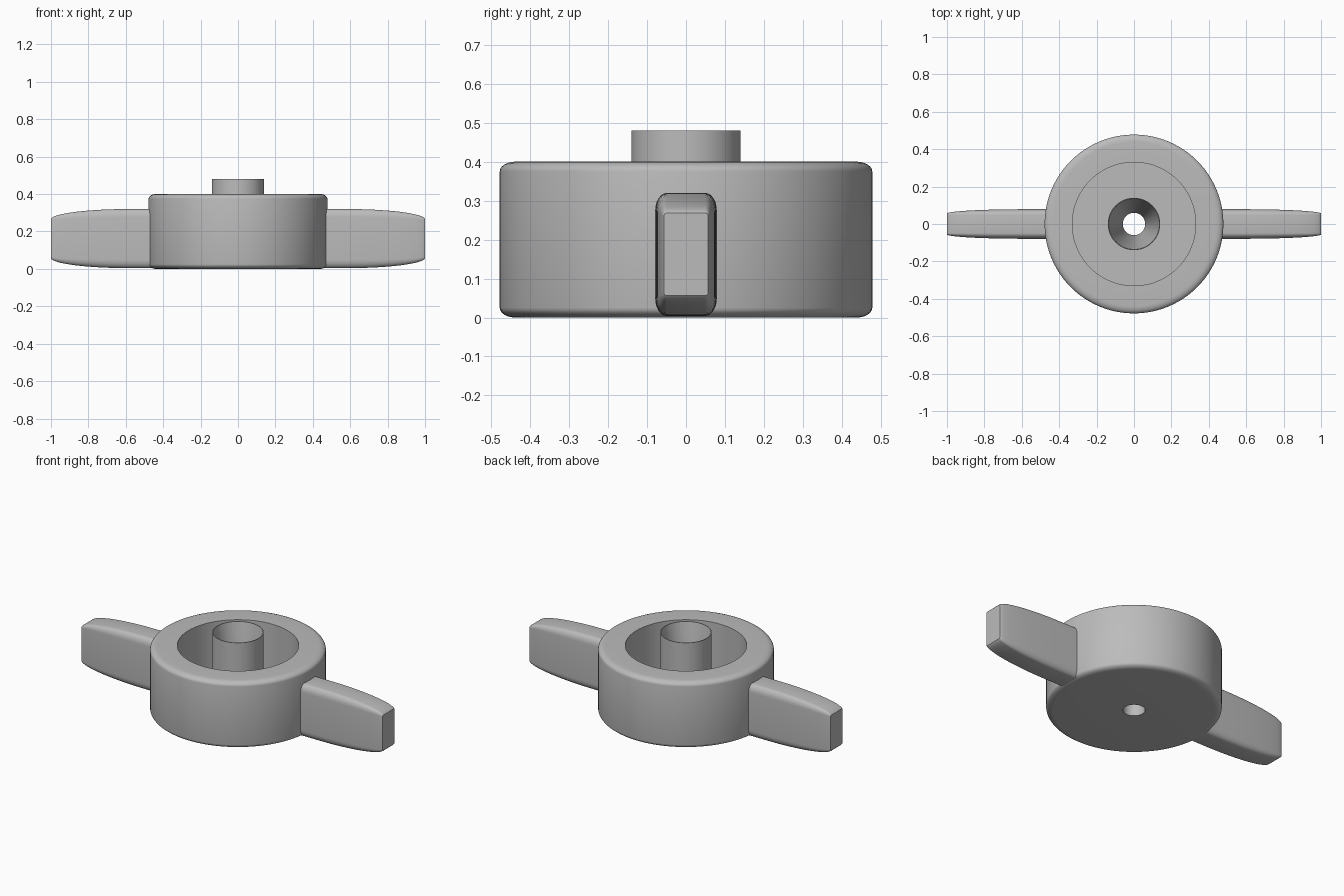
import bpy, bmesh, math

cube = bpy.data.objects.get("Cube")
if cube:
    bpy.data.objects.remove(cube, do_unlink=True)

grey = bpy.data.materials.new("plain grey")
grey.use_nodes = True
colour = (0.5, 0.5, 0.5, 1)
grey.diffuse_color = colour
grey.node_tree.nodes["Principled BSDF"].inputs["Base Color"].default_value = colour


def arc(cx, cy, rx, ry, start, end, steps=6):
    """Points on an elliptical arc, angles in degrees."""
    angles = [math.radians(start + (end - start) * i / steps) for i in range(steps + 1)]
    return [(cx + rx * math.cos(a), cy + ry * math.sin(a)) for a in angles]


def loft(name, rings, loop=False):
    """Skin closed rings of points; cap the ends unless they join up."""
    bm = bmesh.new()
    rows = [[bm.verts.new(p) for p in ring] for ring in rings]
    pairs = list(zip(rows, rows[1:]))
    if loop:
        pairs.append((rows[-1], rows[0]))
    else:
        bm.faces.new(rows[0])
        bm.faces.new(rows[-1])
    for a, b in pairs:
        for i in range(len(a)):
            j = (i + 1) % len(a)
            bm.faces.new((a[i], a[j], b[j], b[i]))
    bmesh.ops.recalc_face_normals(bm, faces=bm.faces[:])
    mesh = bpy.data.meshes.new(name)
    bm.to_mesh(mesh)
    bm.free()
    mesh.materials.append(grey)
    obj = bpy.data.objects.new(name, mesh)
    bpy.context.collection.objects.link(obj)
    bpy.ops.object.select_all(action="DESELECT")
    obj.select_set(True)
    bpy.context.view_layer.objects.active = obj
    bpy.ops.object.shade_smooth_by_angle(angle=math.radians(35))
    return obj


# Round cup with a hollow centre post, turned from one closed profile
R, H, FLOOR = 0.478, 0.4, 0.06
profile = [(0.06, 0)]
profile += arc(R - 0.04, 0.025, 0.04, 0.025, -90, 0)
profile += arc(R - 0.04, H - 0.025, 0.04, 0.025, 0, 90)
profile += [(0.33, H), (0.33, FLOOR), (0.14, FLOOR), (0.14, 0.48), (0.136, 0.48), (0.06, FLOOR)]
SIDES = 96
turns = [2 * math.pi * i / SIDES for i in range(SIDES)]
loft("knob_body", [[(r * math.cos(t), r * math.sin(t), z) for t in turns]
                   for r, z in profile], loop=True)


# Two flat wings that taper in a curve to a blunt tip
def wing_section(x, taper):
    half_y = 0.079 - 0.022 * taper
    half_z = 0.158 - 0.052 * taper
    ry, rz = 0.03 - 0.022 * taper, 0.045 - 0.036 * taper
    points = []
    for k, (sy, sz) in enumerate([(1, 1), (-1, 1), (-1, -1), (1, -1)]):
        points += arc(sy * (half_y - ry), 0.162 + sz * (half_z - rz), ry, rz, 90 * k, 90 * k + 90)
    return [(x, y, z) for y, z in points]


STEPS = 16
stations = [(0.42, 0)]
for i in range(STEPS + 1):
    a = math.radians(86) * i / STEPS
    t = math.sin(a) / math.sin(math.radians(86))
    stations.append((0.58 + 0.42 * t, (1 - math.cos(a)) / (1 - math.cos(math.radians(86)))))

for name, side in (("left_wing", 1), ("right_wing", -1)):
    loft(name, [[(side * x, y, z) for x, y, z in wing_section(s, taper)]
                for s, taper in stations])
